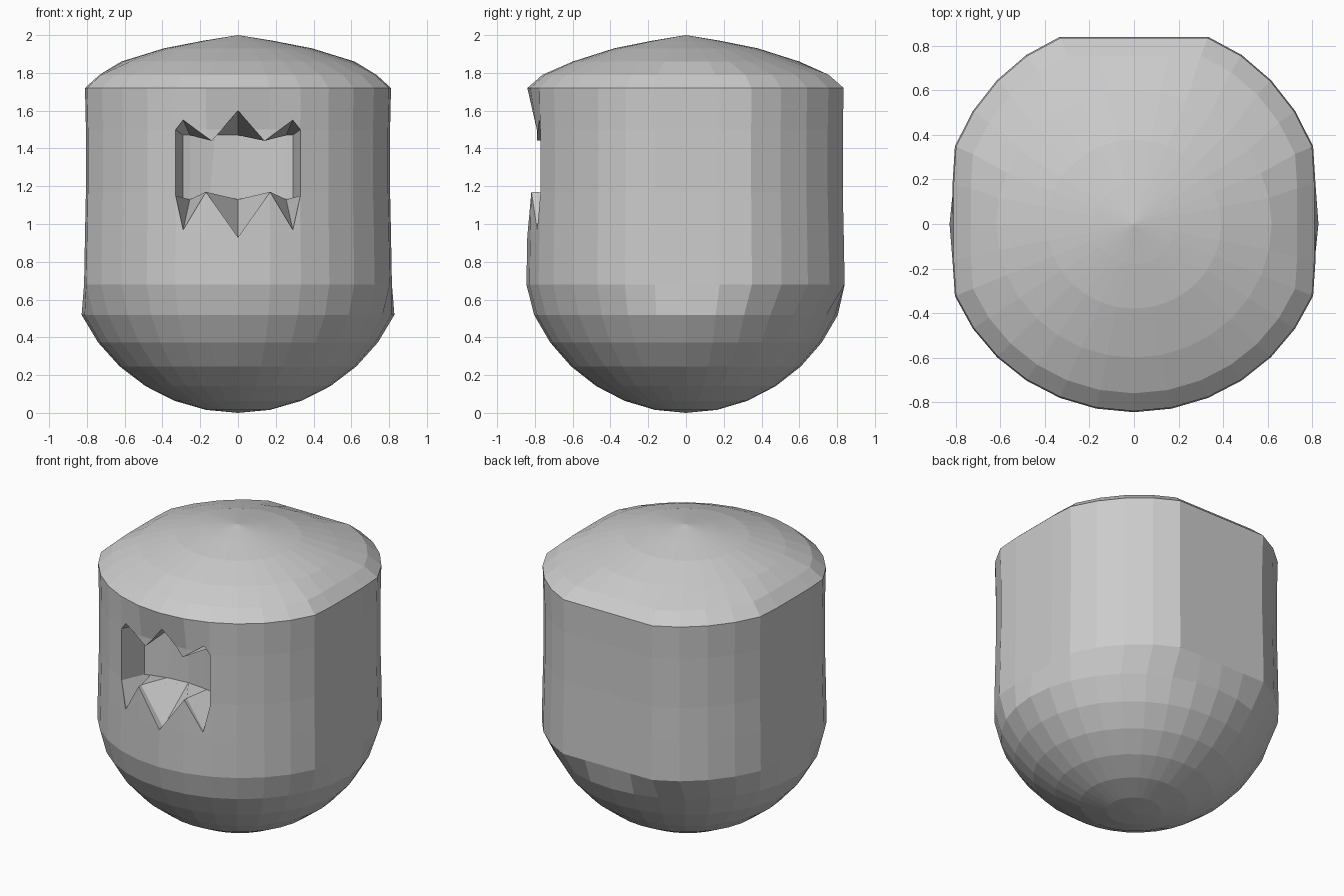
import bpy, bmesh, math

if "Cube" in bpy.data.objects:
    bpy.data.objects.remove(bpy.data.objects["Cube"])

SEG = 32


def make_object(name, bm):
    bmesh.ops.recalc_face_normals(bm, faces=bm.faces)
    mesh = bpy.data.meshes.new(name)
    bm.to_mesh(mesh)
    bm.free()
    obj = bpy.data.objects.new(name, mesh)
    bpy.context.collection.objects.link(obj)
    return obj


def bridge(bm, a, b):
    n = len(a)
    for i in range(n):
        j = (i + 1) % n
        bm.faces.new((a[i], a[j], b[j], b[i]))


def section(z, r):
    """Round section, flattened at the sides and back in the upper body."""
    pts = []
    for i in range(SEG):
        t = 2 * math.pi * i / SEG
        x, y = 1.03 * r * math.cos(t), r * math.sin(t)
        if z > 0.6 and r > 0.7:
            k = r / 0.84
            if y > 0:
                y *= 1.08
            x = max(-0.81 * k, min(0.81 * k, x))
            y = min(0.835 * k, y)
        if 1.25 < z < 1.55:          # slightly hollow face
            y = max(-0.79, y)
        pts.append((x, y, z))
    return pts


# Body: round bottom, straight sides, shallow domed lid
rings = []
for i in range(1, 7):
    a = math.radians(11.25 * i)
    rings.append((0.84 * (1 - math.cos(a)), 0.84 * math.sin(a) * (1 + 0.006 * i)))
rings += [(0.68, 0.845), (0.95, 0.84), (1.17, 0.835), (1.33, 0.835), (1.5, 0.835),
          (1.72, 0.84), (1.79, 0.76), (1.86, 0.60), (1.93, 0.38), (1.97, 0.18)]
bm = bmesh.new()
loops = [[bm.verts.new(p) for p in section(z, r)] for z, r in rings]
for a, b in zip(loops, loops[1:]):
    bridge(bm, a, b)
for loop, z in ((loops[0], 0.0), (loops[-1], 2.0)):
    tip = bm.verts.new((0, 0, z))
    for i in range(SEG):
        bm.faces.new((loop[i], loop[(i + 1) % SEG], tip))
body = make_object("body", bm)

# Mouth recess: jagged outline tapering to a slightly concave back wall
top_half = [(0, 1.60), (0.14, 1.44), (0.29, 1.55), (0.33, 1.50)]
low_half = [(0, 0.93), (0.17, 1.17), (0.29, 0.97), (0.33, 1.15)]


def mirrored(half):
    return [(-x, z) for x, z in reversed(half[1:])] + half


top, low = mirrored(top_half), mirrored(low_half)
bm = bmesh.new()


def station(place):
    up = [bm.verts.new(place(x, z, 1.47)) for x, z in top]
    down = [bm.verts.new(place(x, z, 1.13)) for x, z in low]
    return up, down


front = station(lambda x, z, flat: (x, -1.0, z))
lip = station(lambda x, z, flat: (x, -0.80 + 0.3 * x * x, z))
back = station(lambda x, z, flat: (x * 0.88, -0.53 - 0.5 * x * x, flat))
for a, b in ((front, lip), (lip, back)):
    bridge(bm, a[0] + a[1][::-1], b[0] + b[1][::-1])
for up, down in (front, back):
    for i in range(len(up) - 1):
        bm.faces.new((up[i], up[i + 1], down[i + 1], down[i]))
cutter = make_object("mouth_cutter", bm)
cutter.hide_render = True

mod = body.modifiers.new("mouth", 'BOOLEAN')
mod.operation = 'DIFFERENCE'
mod.solver = 'EXACT'
mod.object = cutter
bpy.context.view_layer.objects.active = body
body.select_set(True)
bpy.ops.object.modifier_apply(modifier=mod.name)
bpy.data.objects.remove(cutter)
